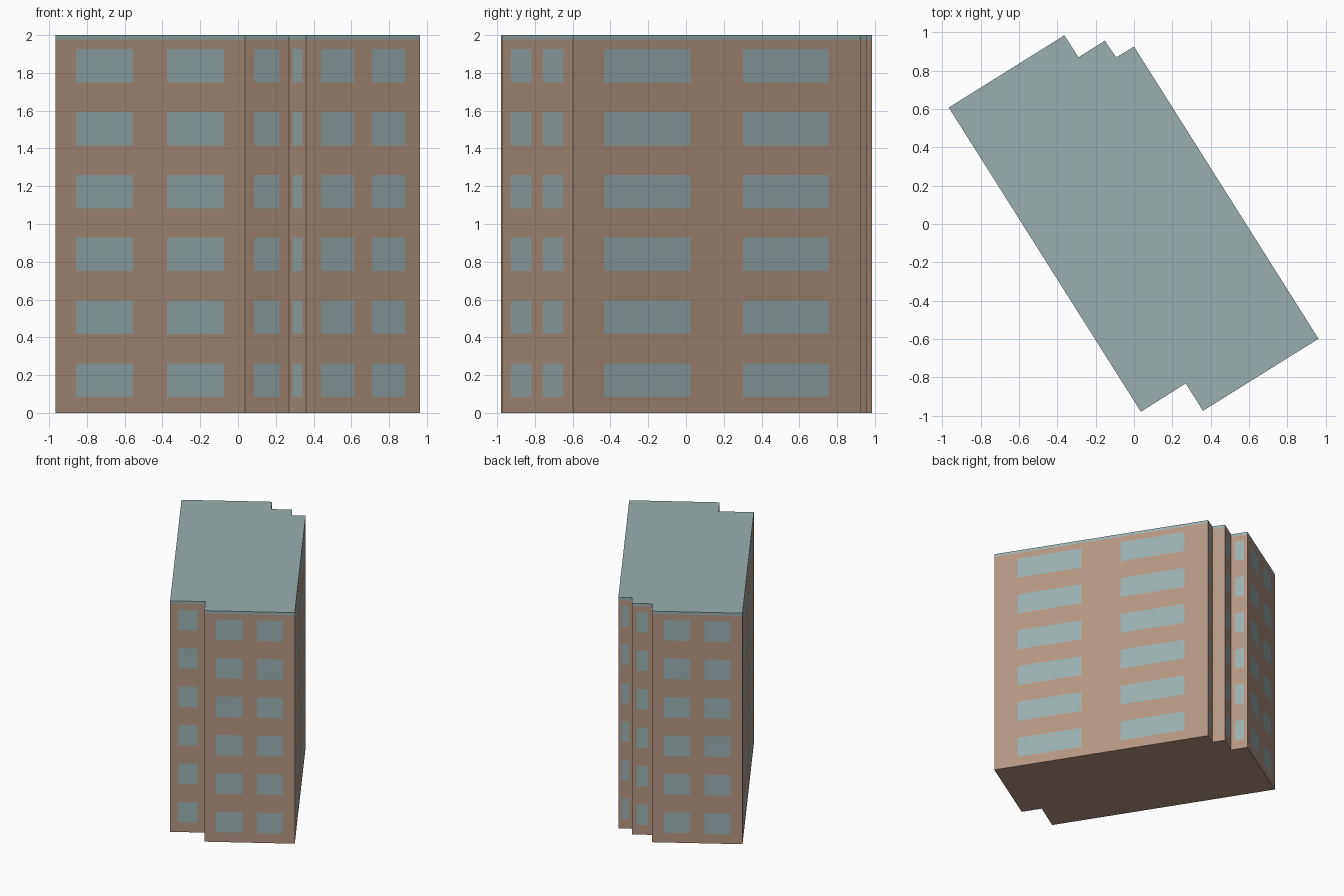
import bpy, bmesh

cube = bpy.data.objects.get("Cube")
if cube:
    bpy.data.objects.remove(cube, do_unlink=True)


def make_material(name, color):
    mat = bpy.data.materials.new(name)
    mat.use_nodes = True
    mat.diffuse_color = color
    mat.node_tree.nodes["Principled BSDF"].inputs["Base Color"].default_value = color
    return mat


def finish(bm, name, materials):
    bmesh.ops.remove_doubles(bm, verts=bm.verts, dist=0.0005)
    bmesh.ops.recalc_face_normals(bm, faces=bm.faces)
    mesh = bpy.data.meshes.new(name)
    bm.to_mesh(mesh)
    bm.free()
    for mat in materials:
        mesh.materials.append(mat)
    obj = bpy.data.objects.new(name, mesh)
    bpy.context.collection.objects.link(obj)
    return obj


brown = make_material("brown wall", (0.445, 0.305, 0.227, 1))
blue_grey = make_material("blue grey", (0.328, 0.429, 0.434, 1))

# Window bays along a wall, as fractions of its length
LONG = [0.108, 0.409, 0.59, 0.89]
WIDE = [0.13, 0.42, 0.58, 0.87]
NARROW = [0.22, 0.78]
BLANK = []

# Footprint corners, counter-clockwise, each with the bays of the wall that follows
footprint = [
    ((-0.967, 0.608), LONG),
    ((0.036, -0.98), NARROW),
    ((0.27, -0.832), NARROW),
    ((0.36, -0.975), WIDE),
    ((0.963, -0.599), LONG),
    ((0.0, 0.926), NARROW),
    ((-0.093, 0.87), BLANK),
    ((-0.152, 0.957), NARROW),
    ((-0.29, 0.87), NARROW),
    ((-0.363, 0.985), WIDE),
]
corners = [c for c, _ in footprint]
FLOORS, STOREY, SILL, WINDOW = 6, 0.3327, 0.085, 0.177
TOP, EAVES = 2.0, 1.976

# Walls, with the windows as flush faces in a grid
levels = [0.0]
for i in range(FLOORS):
    levels += [SILL + i * STOREY, SILL + WINDOW + i * STOREY]
levels.append(EAVES)

bm = bmesh.new()
for i, (start, bays) in enumerate(footprint):
    end = corners[(i + 1) % len(corners)]
    stops = [0.0] + bays + [1.0]
    points = [[start[k] + (end[k] - start[k]) * t for k in (0, 1)] for t in stops]
    grid = [[bm.verts.new((x, y, z)) for z in levels] for x, y in points]
    for u in range(len(stops) - 1):
        for v in range(len(levels) - 1):
            face = bm.faces.new((grid[u][v], grid[u + 1][v],
                                 grid[u + 1][v + 1], grid[u][v + 1]))
            face.material_index = int(u % 2 == 1 and v % 2 == 1)
# Underside
bm.faces.new([bm.verts.new((x, y, 0)) for x, y in reversed(corners)])
finish(bm, "walls", [brown, blue_grey])

# Flat roof slab
bm = bmesh.new()
base = bm.faces.new([bm.verts.new((x, y, EAVES)) for x, y in corners])
result = bmesh.ops.extrude_face_region(bm, geom=[base], use_keep_orig=True)
raised = [g for g in result["geom"] if isinstance(g, bmesh.types.BMVert)]
bmesh.ops.translate(bm, verts=raised, vec=(0, 0, TOP - EAVES))
finish(bm, "roof", [blue_grey])
